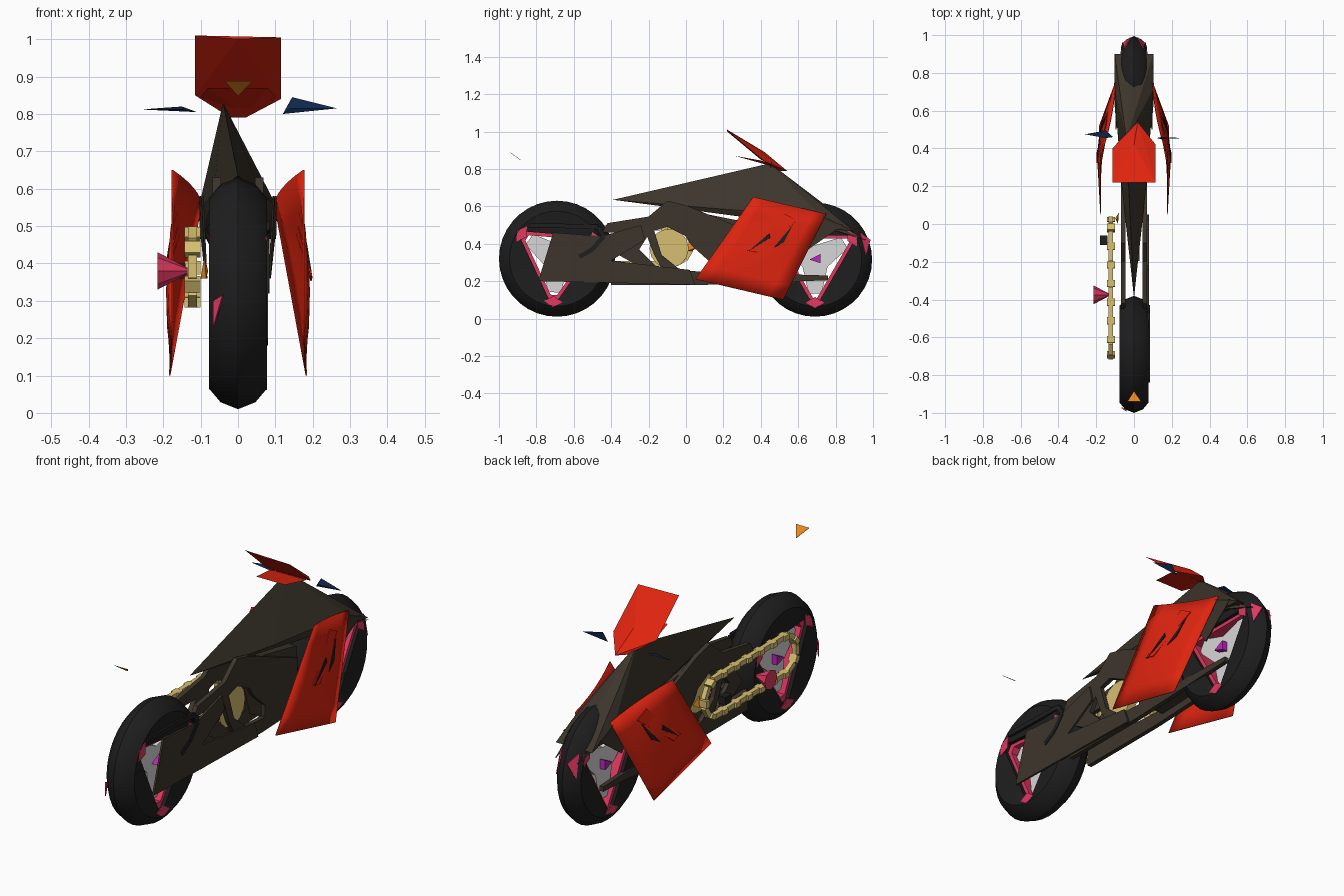
import bpy, bmesh, math
from mathutils import Vector, Matrix

if "Cube" in bpy.data.objects:
    bpy.data.objects.remove(bpy.data.objects["Cube"])


def material(name, rgb):
    m = bpy.data.materials.new(name)
    m.use_nodes = True
    m.diffuse_color = (*rgb, 1)
    m.node_tree.nodes["Principled BSDF"].inputs["Base Color"].default_value = (*rgb, 1)
    return m


RED = material("red paint", (0.75, 0.018, 0.005))
BROWN = material("dark brown", (0.046, 0.036, 0.025))
BLACK = material("tyre black", (0.013, 0.013, 0.014))
GOLD = material("gold metal", (0.68, 0.52, 0.16))
PINK = material("pink metal", (0.75, 0.04, 0.12))
GREY = material("light grey", (0.68, 0.68, 0.68))
NAVY = material("navy blue", (0.005, 0.02, 0.075))
ORANGE = material("orange", (0.8, 0.24, 0.012))
PURPLE = material("purple", (0.5, 0.02, 0.5))


def finish(name, bm, mat, smooth=False):
    bmesh.ops.recalc_face_normals(bm, faces=bm.faces)
    me = bpy.data.meshes.new(name)
    bm.to_mesh(me)
    bm.free()
    me.materials.append(mat)
    ob = bpy.data.objects.new(name, me)
    bpy.context.collection.objects.link(ob)
    if smooth:
        bpy.ops.object.select_all(action="DESELECT")
        ob.select_set(True)
        bpy.context.view_layer.objects.active = ob
        bpy.ops.object.shade_smooth_by_angle(angle=math.radians(35))
    return ob


def side_plate(name, outline, x0, x1, mat):
    """Outline in (y, z), extruded across x."""
    bm = bmesh.new()
    face = bm.faces.new([bm.verts.new((x0, y, z)) for y, z in outline])
    new = bmesh.ops.extrude_face_region(bm, geom=[face])["geom"]
    bmesh.ops.translate(bm, vec=(x1 - x0, 0, 0),
                        verts=[v for v in new if isinstance(v, bmesh.types.BMVert)])
    return finish(name, bm, mat)


def hull(name, points, mat):
    bm = bmesh.new()
    for p in points:
        bm.verts.new(p)
    bmesh.ops.convex_hull(bm, input=bm.verts)
    return finish(name, bm, mat)


def sheet(name, points, mat, thick=0.006):
    bm = bmesh.new()
    bm.faces.new([bm.verts.new(p) for p in points])
    ob = finish(name, bm, mat)
    mod = ob.modifiers.new("thickness", "SOLIDIFY")
    mod.thickness, mod.offset = thick, 0
    return ob


def triangle_radius(a, turn, inner):
    k = (a - turn) % (math.tau / 3) - math.pi / 3
    return inner / math.cos(k)


def loft_rings(name, cy, cz, rings, mat, n, smooth):
    """Closed band round the x axis; each ring is (x, radius function)."""
    bm = bmesh.new()
    loops = [[bm.verts.new((x, cy + r(a) * math.cos(a), cz + r(a) * math.sin(a)))
              for a in (math.tau * i / n for i in range(n))] for x, r in rings]
    for a, b in zip(loops, loops[1:] + loops[:1]):
        for i in range(n):
            j = (i + 1) % n
            bm.faces.new((a[i], a[j], b[j], b[i]))
    return finish(name, bm, mat, smooth)


# Wheels: pointed tyre crown, three-cornered opening, rim and spokes
def wheel(label, cy, cz, rad, half, turn):
    turn = math.radians(turn)
    hole = lambda a: triangle_radius(a, turn, 0.13)
    lip = lambda a: triangle_radius(a, turn, 0.112)
    crown = [(-1, 0.82), (-0.6, 0.94), (0, 1), (0.6, 0.94), (1, 0.82)]
    rings = [(half * x, lambda a, s=s: rad * s) for x, s in crown]
    rings += [(half * 0.85, hole), (-half * 0.85, hole)]
    loft_rings(label + "_tyre", cy, cz, rings, BLACK, 36, True)
    w = half * 0.6
    loft_rings(label + "_rim", cy, cz, [(-w, hole), (w, hole), (w, lip), (-w, lip)],
               PINK, 36, False)
    for i in range(3):
        a = turn + i * math.tau / 3
        d, s = Vector((math.cos(a), math.sin(a))), Vector((-math.sin(a), math.cos(a)))
        c = Vector((cy, cz))
        side_plate(f"{label}_spoke_{i}", [c - s * 0.075, c + d * 0.18 - s * 0.035,
                   c + d * 0.18 + s * 0.035, c + s * 0.075], -0.02, 0.02, GREY)
        # Painted chips beside the opening
        for x in (-half * 0.97, half * 0.93):
            p = c + d * 0.23
            side_plate(f"{label}_chip_{i}", [p - s * 0.05, p + d * 0.03, p + s * 0.05,
                       p - d * 0.03], x, x + 0.005, PINK)
    side_plate(label + "_hub", [(cy - 0.03, cz), (cy + 0.03, cz + 0.03),
               (cy + 0.03, cz - 0.02)], -0.05, 0.05, PURPLE)


wheel("rear_wheel", -0.69, 0.32, 0.31, 0.078, 145)
wheel("front_wheel", 0.69, 0.315, 0.305, 0.068, 30)

# Tank, seat and nose in one faceted shell
shell = [(0, -0.39, 0.635), (-0.04, 0.45, 0.83), (-0.02, 0.72, 0.625)]
for s in (-1, 1):
    shell += [(s * 0.065, 0.2, 0.585), (s * 0.105, 0.72, 0.55), (s * 0.102, 0.9, 0.465)]
hull("tank_shell", shell, BROWN)

for s, side in ((1, "left"), (-1, "right")):
    # Fork cover and fender fin
    sheet(side + "_fork_cover", [(s * 0.095, 0.5, 0.58), (s * 0.1, 0.84, 0.5),
          (s * 0.085, 0.64, 0.36)], BROWN)
    sheet(side + "_fender_fin", [(s * 0.1, 0.62, 0.58), (s * 0.06, 0.96, 0.42),
          (s * 0.1, 0.7, 0.5)], BROWN)
    # Main frame: upper beam, braces and lower rail
    a, b = s * 0.045, s * 0.068
    side_plate(side + "_upper_beam", [(-0.45, 0.46), (-0.42, 0.51), (-0.2, 0.545), (-0.1, 0.63),
               (0, 0.605), (0.38, 0.45), (0.38, 0.2), (0.12, 0.2), (0.12, 0.31), (0.03, 0.39),
               (0, 0.44), (-0.1, 0.49), (-0.21, 0.46)], a, b, BROWN)
    side_plate(side + "_brace", [(-0.24, 0.5), (-0.18, 0.48), (-0.25, 0.37), (-0.14, 0.26),
               (-0.2, 0.25), (-0.36, 0.34)], a, b, BROWN)
    side_plate(side + "_disc_brace", [(-0.22, 0.47), (-0.17, 0.47), (-0.13, 0.34),
               (-0.03, 0.26), (-0.12, 0.25), (-0.17, 0.34)], a, b, BROWN)
    side_plate(side + "_lower_rail", [(-0.4, 0.18), (-0.4, 0.28), (0.1, 0.25),
               (0.76, 0.23), (0.76, 0.205), (0.1, 0.18)], a, b, BROWN)

# Single-sided swingarm with its hooked tube
side_plate("swingarm", [(-0.79, 0.2), (-0.71, 0.46), (-0.45, 0.44), (-0.24, 0.5),
           (-0.22, 0.42), (-0.4, 0.31), (0.02, 0.26), (0.05, 0.18)], 0.07, 0.08, BROWN)
hook = [(-0.84, 0.5), (-0.47, 0.49), (-0.44, 0.44), (-0.5, 0.37), (-0.57, 0.33)]
for i, (p, q) in enumerate(zip(hook, hook[1:])):
    (y0, z0), (y1, z1) = p, q
    d = Vector((y1 - y0, z1 - z0)).normalized() * 0.012
    side_plate(f"swingarm_tube_{i}", [(y0 - d.y, z0 + d.x), (y1 - d.y, z1 + d.x),
               (y1 + d.y, z1 - d.x), (y0 + d.y, z0 - d.x)], 0.07, 0.084, BLACK)

# Engine core and clutch disc
side_plate("engine_core", [(0.05, 0.57), (0.4, 0.5), (0.42, 0.23), (0.16, 0.22)],
           -0.05, 0.05, BROWN)
disc = [(-0.09 + 0.105 * math.cos(i * math.tau / 14), 0.375 + 0.105 * math.sin(i * math.tau / 14))
        for i in range(14)]
side_plate("clutch_disc", disc, -0.01, 0.03, GOLD)
hull("engine_badge", [(-0.1, 0.03, 0.36), (-0.085, 0.0, 0.36), (-0.09, 0.02, 0.42),
     (-0.08, 0.06, 0.38)], ORANGE)


# Side fairings: bowed panels with a raised strip and dark vents
def fairing(side, s):
    A, B, C, D = (Vector(p) for p in ((0.178, 0.05, 0.21), (0.178, 0.36, 0.65),
                                      (0.1, 0.75, 0.56), (0.185, 0.52, 0.1)))

    def at(u, v, lift=0):
        p = A.lerp(D, u).lerp(B.lerp(C, u), v)
        bow = 0.45 * v * (1 - v) - 0.06 * v ** 3
        p.x = s * (p.x + bow * u * (1 - u) + lift)
        return p

    n = 6
    bm = bmesh.new()
    g = [[bm.verts.new(at(i / n, j / n)) for j in range(n + 1)] for i in range(n + 1)]
    for i in range(n):
        for j in range(n):
            bm.faces.new((g[i][j], g[i + 1][j], g[i + 1][j + 1], g[i][j + 1]))
    ob = finish(side + "_fairing", bm, RED, True)
    ob.modifiers.new("thickness", "SOLIDIFY").thickness = 0.004
    marks = (("strip", RED, 0.005, [(0.32, 0.43), (0.5, 0.9), (0.69, 0.86), (0.45, 0.43)]),
             ("front_vent", BLACK, 0.006, [(0.35, 0.42), (0.5, 0.62), (0.46, 0.66)]),
             ("rear_vent", BLACK, 0.004, [(0.6, 0.52), (0.68, 0.6), (0.67, 0.8)]))
    for part, mat, lift, uv in marks:
        sheet(f"{side}_fairing_{part}", [at(u, v, lift) for u, v in uv], mat, 0.004)


fairing("left", 1)
fairing("right", -1)

# Windscreen cowl with the lower lip
hull("cowl", [(-0.115, 0.22, 1.01), (0.115, 0.22, 1.005), (0, 0.22, 1.0), (0.115, 0.42, 0.84),
     (-0.115, 0.4, 0.85), (0.02, 0.54, 0.79), (0, 0.42, 0.89), (-0.02, 0.5, 0.79)], RED)
hull("cowl_lip", [(-0.08, 0.26, 0.87), (0.08, 0.26, 0.87), (-0.1, 0.4, 0.845),
     (0.1, 0.4, 0.845), (0.02, 0.53, 0.795)], RED)

# Mirrors
hull("right_mirror", [(-0.26, 0.475, 0.812), (-0.15, 0.495, 0.82), (-0.11, 0.46, 0.805),
     (-0.15, 0.455, 0.812)], NAVY)
hull("left_mirror", [(0.12, 0.455, 0.8), (0.145, 0.46, 0.845), (0.265, 0.455, 0.815),
     (0.14, 0.45, 0.815)], NAVY)

# Floating tail light, sloping down towards the seat
sheet("tail_light", [(-0.035, -0.94, 0.888), (0.038, -0.94, 0.888), (0, -0.885, 0.848)],
      ORANGE, 0.002)

# Drive chain: links spaced round a stadium loop
bm = bmesh.new()
y0, y1, cz, r = -0.61, -0.07, 0.39, 0.095
straight, arc = y1 - y0, math.pi * r
count = 34
for i in range(count):
    d = i / count * 2 * (straight + arc)
    back = d >= straight + arc
    d -= (straight + arc) * back
    if d < straight:
        y, z, t = y0 + d, cz + r, 0
    else:
        t = (d - straight) / r
        y, z = y1 + r * math.sin(t), cz + r * math.cos(t)
    if back:
        y, z = y0 + y1 - y, 2 * cz - z
    wide, length = (0.024, 0.062) if i % 2 else (0.042, 0.036)
    m = (Matrix.Translation((-0.122, y, z)) @ Matrix.Rotation(-t, 4, "X")
         @ Matrix.Diagonal((wide, length, 0.026, 1)))
    bmesh.ops.create_cube(bm, size=1, matrix=m)
finish("drive_chain", bm, GOLD)

# Axle cone and small pedal block on the chain side
bm = bmesh.new()
bmesh.ops.create_cone(bm, cap_ends=True, segments=8, radius1=0.05, radius2=0.008, depth=0.08,
                      matrix=Matrix.Translation((-0.175, -0.375, 0.38))
                      @ Matrix.Rotation(math.pi / 2, 4, "Y"))
finish("axle_cone", bm, PINK)
side_plate("pedal_block", [(-0.11, 0.36), (-0.06, 0.36), (-0.06, 0.4), (-0.11, 0.4)],
           -0.18, -0.14, BLACK)

# Paint chips on the tyre treads
sheet("rear_tread_chip", [(-0.065, -0.972, 0.23), (-0.04, -0.99, 0.315), (-0.065, -0.972, 0.3)], PINK)
for s, side in ((1, "left"), (-1, "right")):
    sheet(side + "_front_tread_chip", [(s * 0.05, 0.93, 0.46), (s * 0.02, 0.985, 0.42),
          (s * 0.055, 0.96, 0.34)], PINK)
